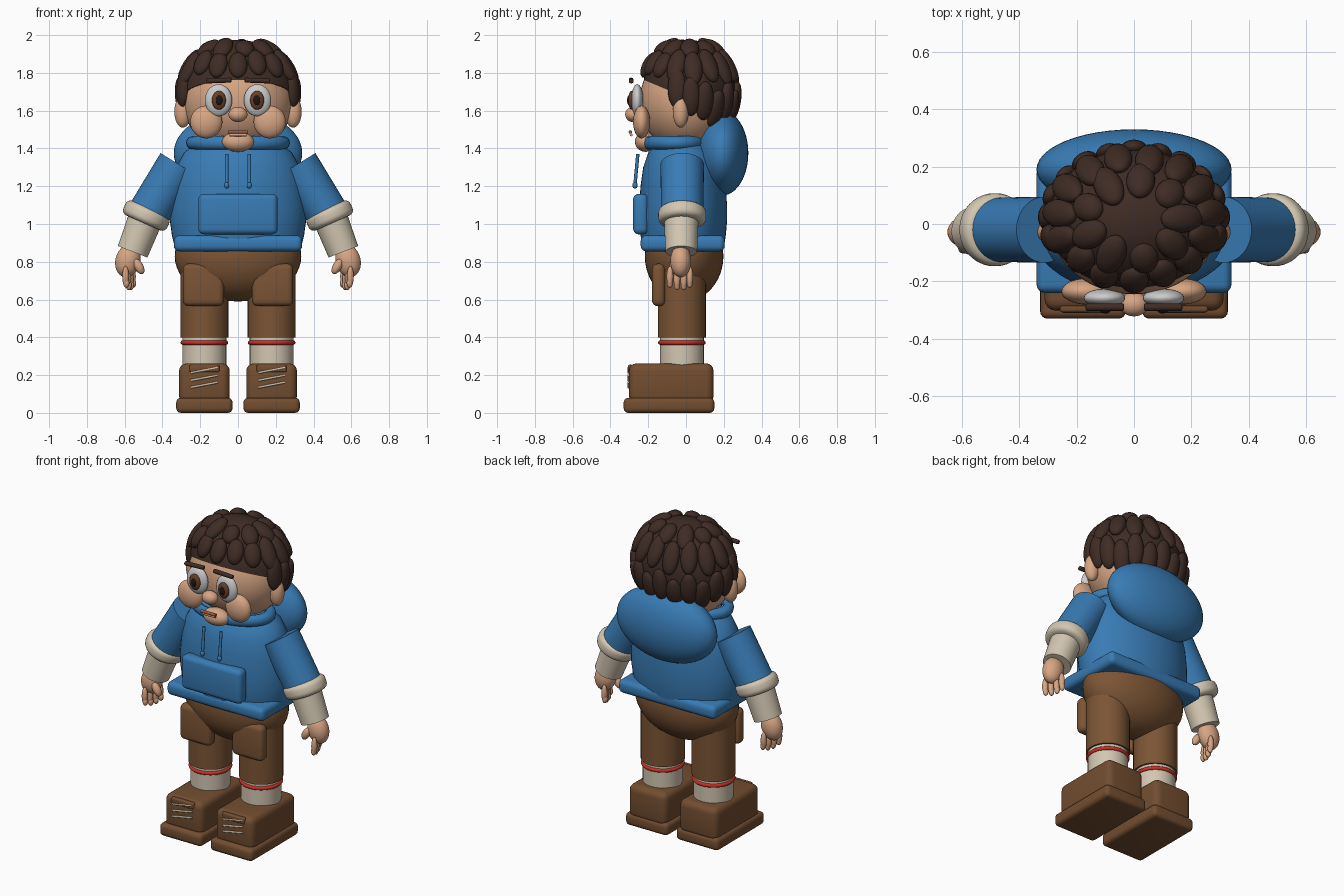
import bpy, bmesh, math
from mathutils import Vector, Matrix

if "Cube" in bpy.data.objects:
    bpy.data.objects.remove(bpy.data.objects["Cube"])

COL = {"blue": (0.04, 0.2, 0.46), "skin": (0.68, 0.38, 0.23), "hair": (0.05, 0.025, 0.018),
       "brown": (0.2, 0.09, 0.035), "shoe": (0.17, 0.075, 0.03), "cream": (0.65, 0.57, 0.44),
       "red": (0.6, 0.03, 0.02), "white": (0.85, 0.85, 0.85), "iris": (0.14, 0.05, 0.02),
       "black": (0.012, 0.008, 0.008), "lip": (0.3, 0.11, 0.07)}
MATS = {}
for k, c in COL.items():
    MATS[k] = bpy.data.materials.new(k)
    MATS[k].diffuse_color = (*c, 1)


def finish(name, bm, mat, M=None, angle=40):
    if M is not None:
        bmesh.ops.transform(bm, matrix=M, verts=bm.verts)
    bmesh.ops.recalc_face_normals(bm, faces=bm.faces)
    me = bpy.data.meshes.new(name)
    bm.to_mesh(me)
    bm.free()
    me.materials.append(MATS[mat])
    ob = bpy.data.objects.new(name, me)
    bpy.context.collection.objects.link(ob)
    bpy.ops.object.select_all(action='DESELECT')
    ob.select_set(True)
    bpy.context.view_layer.objects.active = ob
    bpy.ops.object.shade_smooth_by_angle(angle=math.radians(angle))
    return ob


def ball(name, loc, rad, mat, rot=None, seg=32):
    bm = bmesh.new()
    bmesh.ops.create_uvsphere(bm, u_segments=seg, v_segments=seg // 2, radius=1)
    R = rot if rot is not None else Matrix.Identity(4)
    return finish(name, bm, mat, Matrix.Translation(loc) @ R @ Matrix.Diagonal((*rad, 1)))


def box(name, lo, hi, mat, bev=0.02):
    lo, hi = Vector(lo), Vector(hi)
    bm = bmesh.new()
    bmesh.ops.create_cube(bm, size=1)
    bmesh.ops.transform(bm, matrix=Matrix.Translation((lo + hi) / 2) @ Matrix.Diagonal((*(hi - lo), 1)), verts=bm.verts)
    bmesh.ops.bevel(bm, geom=bm.edges[:], offset=bev, segments=4, profile=0.5, affect='EDGES')
    return finish(name, bm, mat)


def tube(name, a, b, r1, r2, mat, bev=0, seg=40):
    a, b = Vector(a), Vector(b)
    bm = bmesh.new()
    bmesh.ops.create_cone(bm, cap_ends=True, segments=seg, radius1=r1, radius2=r2, depth=(b - a).length)
    if bev:
        rim = [e for e in bm.edges if abs(e.verts[0].co.z - e.verts[1].co.z) < 1e-5]
        bmesh.ops.bevel(bm, geom=rim, offset=bev, segments=4, profile=0.5, affect='EDGES')
    q = (b - a).to_track_quat('Z', 'Y').to_matrix().to_4x4()
    return finish(name, bm, mat, Matrix.Translation((a + b) / 2) @ q)


def lathe(name, prof, mat, M, closed=False, seg=48):
    bm = bmesh.new()
    vs = [bm.verts.new((r, 0, z)) for r, z in prof]
    for i in range(len(vs) - (0 if closed else 1)):
        bm.edges.new((vs[i], vs[(i + 1) % len(vs)]))
    bmesh.ops.spin(bm, geom=bm.verts[:] + bm.edges[:], cent=(0, 0, 0), axis=(0, 0, 1),
                   angle=2 * math.pi, steps=seg, use_merge=False)
    bmesh.ops.remove_doubles(bm, verts=bm.verts, dist=1e-5)
    return finish(name, bm, mat, M)


def ring(name, loc, R, r, mat, sy=1.0):
    prof = [(R + r * math.cos(t * math.pi / 6), r * math.sin(t * math.pi / 6)) for t in range(12)]
    return lathe(name, prof, mat, Matrix.Translation(loc) @ Matrix.Diagonal((1, sy, 1, 1)), True)


# Sweatshirt body, hem, pocket, hood, collar
lathe("sweater_body", [(0, 0.88), (0.335, 0.88), (0.35, 0.94), (0.361, 1.02), (0.36, 1.1), (0.35, 1.2),
                       (0.328, 1.3), (0.285, 1.38), (0.22, 1.43), (0.13, 1.455), (0, 1.46)],
      "blue", Matrix.Translation((0, -0.015, 0)) @ Matrix.Diagonal((1, 0.645, 1, 1)))
box("hem", (-0.34, -0.24, 0.855), (0.34, 0.205, 0.94), "blue", 0.03)
box("front_pocket", (-0.21, -0.28, 0.945), (0.21, -0.2, 1.16), "blue", 0.03)
ball("hood", (0, 0.19, 1.375), (0.34, 0.14, 0.225), "blue", seg=48)
ring("collar", (0, -0.05, 1.43), 0.24, 0.035, "blue", 0.65)

# Shorts hips
ball("hips", (0, -0.01, 0.83), (0.335, 0.208, 0.24), "brown", seg=48)

for s in (-1, 1):
    # Drawstrings
    tube("drawstring", (s * 0.06, -0.255, 1.37), (s * 0.06, -0.27, 1.21), 0.009, 0.009, "blue", seg=12)
    ball("drawstring_tip", (s * 0.06, -0.27, 1.205), (0.014, 0.014, 0.018), "blue", seg=16)
    # Arms
    tube("sleeve", (s * 0.312, -0.02, 1.315), (s * 0.485, -0.02, 1.035), 0.115, 0.112, "blue")
    tube("cuff", (s * 0.468, -0.02, 1.083), (s * 0.502, -0.02, 1.006), 0.127, 0.127, "cream", 0.03)
    tube("forearm", (s * 0.485, -0.025, 1.04), (s * 0.558, -0.025, 0.853), 0.092, 0.084, "cream")
    # Hands
    ball("palm", (s * 0.583, -0.028, 0.805), (0.066, 0.055, 0.088), "skin",
         Matrix.Rotation(s * -0.25, 4, 'Y'))
    for i, (y, dz) in enumerate(((-0.085, 0.012), (-0.048, 0), (-0.012, 0), (0.02, 0.012))):
        x = 0.595 - 0.012 * i
        ball("finger", (s * x, y, 0.71 + dz), (0.018, 0.018, 0.055), "skin", seg=16)
        ball("fingertip", (s * (x - 0.004), y, 0.675 + dz), (0.016, 0.016, 0.025), "skin", seg=16)
    ball("thumb", (s * 0.525, -0.065, 0.775), (0.024, 0.024, 0.045), "skin", Matrix.Rotation(s * 0.5, 4, 'Y'), 16)
    # Legs
    tube("short_leg", (s * 0.178, -0.022, 0.85), (s * 0.178, -0.022, 0.4), 0.127, 0.127, "brown")
    box("thigh_pocket", (s * 0.183 - 0.109, -0.18, 0.565), (s * 0.183 + 0.109, -0.11, 0.79), "brown", 0.03)
    tube("sock", (s * 0.178, -0.022, 0.42), (s * 0.178, -0.022, 0.24), 0.116, 0.116, "cream")
    ring("sock_stripe", (s * 0.178, -0.022, 0.372), 0.114, 0.012, "red")
    # Shoes
    box("shoe_sole", (s * 0.178 - 0.149, -0.33, 0), (s * 0.178 + 0.149, 0.15, 0.08), "shoe", 0.025)
    box("shoe_upper", (s * 0.178 - 0.134, -0.302, 0.05), (s * 0.178 + 0.134, 0.146, 0.262), "shoe", 0.04)
    box("shoe_tongue", (s * 0.178 - 0.08, -0.308, 0.215), (s * 0.178 + 0.08, -0.28, 0.255), "shoe", 0.01)
    for z in (0.15, 0.187, 0.228):
        tube("lace", (s * 0.178 - 0.07, -0.304, z - 0.015), (s * 0.178 + 0.07, -0.304, z + 0.012),
             0.006, 0.006, "cream", seg=10)

# Head and face
ball("head", (0, 0, 1.65), (0.292, 0.245, 0.272), "skin", seg=48)
ball("chin", (0, -0.215, 1.435), (0.085, 0.055, 0.053), "skin")
ball("nose", (0, -0.28, 1.58), (0.05, 0.042, 0.04), "skin")
tube("upper_lip", (-0.052, -0.295, 1.487), (0.052, -0.295, 1.487), 0.009, 0.009, "lip", seg=12)
tube("lower_lip", (-0.045, -0.29, 1.472), (0.045, -0.29, 1.472), 0.008, 0.008, "skin", seg=12)
for s in (-1, 1):
    ball("ear", (s * 0.292, -0.028, 1.595), (0.045, 0.042, 0.085), "skin")
    ball("cheek", (s * 0.168, -0.235, 1.54), (0.085, 0.045, 0.087), "skin")
    ball("eye_white", (s * 0.103, -0.258, 1.655), (0.072, 0.032, 0.085), "white")
    ball("iris", (s * 0.101, -0.288, 1.655), (0.037, 0.018, 0.05), "iris")
    ball("pupil", (s * 0.1, -0.302, 1.655), (0.018, 0.01, 0.026), "black", seg=20)
    tube("eyebrow", (s * 0.035, -0.29, 1.762), (s * 0.168, -0.29, 1.757), 0.013, 0.013, "hair", 0.005, 16)

# Hair cap, cut along a plane sloping down to the back
C, RAD = Vector((0, 0.015, 1.7)), Vector((0.3, 0.245, 0.275))
bm = bmesh.new()
bmesh.ops.create_uvsphere(bm, u_segments=48, v_segments=24, radius=1)
bmesh.ops.transform(bm, matrix=Matrix.Translation(C) @ Matrix.Diagonal((*RAD, 1)), verts=bm.verts)
bmesh.ops.bisect_plane(bm, geom=bm.verts[:] + bm.edges[:] + bm.faces[:], plane_co=(0, -0.24, 1.77),
                       plane_no=Vector((0, 0.42, 1)).normalized(), clear_inner=True)
bmesh.ops.holes_fill(bm, edges=[e for e in bm.edges if e.is_boundary])
finish("hair_cap", bm, "hair")


# Hair tufts lying along the scalp
def tuft(az, el, w, length, lift=0.0):
    a, e = math.radians(az), math.radians(el)
    d = Vector((math.sin(a) * math.cos(e), -math.cos(a) * math.cos(e), math.sin(e)))
    p = C + Vector((d.x * RAD.x, d.y * RAD.y, d.z * RAD.z))
    n = Vector((d.x / RAD.x, d.y / RAD.y, d.z / RAD.z)).normalized()
    side = n.cross(Vector((0, 0, 1))).normalized()
    up = side.cross(n)
    R = Matrix((n, side, up)).transposed().to_4x4()
    ball("hair_tuft", p + n * lift, (0.035, w, length), "hair", R, 20)


for i in range(9):      # crown
    tuft(i * 40 + 12, 56, 0.05, 0.06 + 0.012 * (i % 3))
for i in range(15):     # middle ring
    az = i * 24
    front = az < 62 or az > 298
    tuft(az, (31 if front else 27) + 3 * (i % 2), 0.05, 0.075 if front else 0.1)
for i in range(13):     # sides and back
    az = 75 + i * 17.5
    tuft(az, -4 - 9 * (i % 2) - (6 if 105 < az < 255 else -8), 0.05, 0.105)

for m in bpy.data.materials:
    if m.users and not m.is_grease_pencil:
        m.use_nodes = True
        m.node_tree.nodes["Principled BSDF"].inputs["Base Color"].default_value = m.diffuse_color
